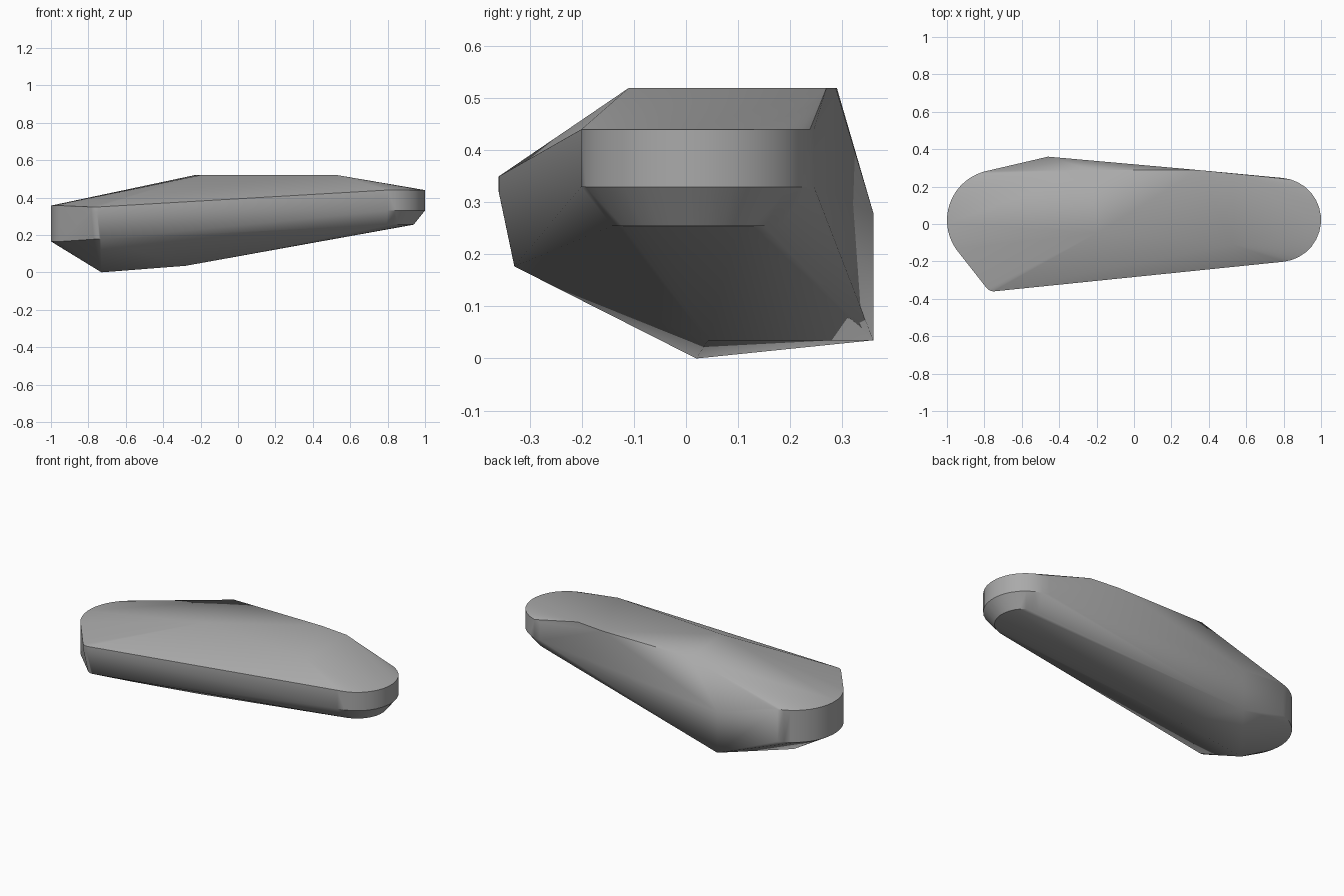
import bpy, bmesh
from math import cos, sin, radians

cube = bpy.data.objects.get("Cube")
if cube:
    bpy.data.objects.remove(cube, do_unlink=True)


def arc(cx, cy, r, z, start, end, steps=16):
    """Points along a horizontal arc, angles in degrees."""
    angles = [radians(start + (end - start) * i / steps) for i in range(steps + 1)]
    return [(cx + r * cos(a), cy + r * sin(a), z) for a in angles]


points = []

# Rounded narrow end: straight wall with a chamfer below
for radius, z in ((0.225, 0.44), (0.225, 0.33), (0.165, 0.255)):
    points += arc(0.775, 0.022, radius, z, -95, 85)

# Rounded wide end
for z in (0.165, 0.357):
    points += arc(-0.73, 0.02, 0.27, z, 90, 215)

# Small rounded front corner, leaning inward below
for x, y, r, z in ((-0.75, -0.31, 0.05, 0.35), (-0.75, -0.31, 0.05, 0.32),
                   (-0.74, -0.285, 0.045, 0.177)):
    points += arc(x, y, r, z, 215, 277, 6)

# Flat top
points += [(-0.2, -0.05, 0.52), (0.53, -0.11, 0.52), (0.53, 0.27, 0.52),
           (0.35, 0.288, 0.52), (-0.23, 0.29, 0.52)]
# Upright ridge on the back, and the underside keel
points += [(-0.46, 0.36, 0.28), (-0.46, 0.36, 0.035),
           (-0.28, 0.042, 0.035), (-0.73, 0.02, 0)]

# Skin the points as one faceted solid
bm = bmesh.new()
for p in points:
    bm.verts.new(p)
hull = bmesh.ops.convex_hull(bm, input=bm.verts)
loose = {v for v in hull["geom_interior"] + hull["geom_unused"]
         if isinstance(v, bmesh.types.BMVert) and v.is_valid}
bmesh.ops.delete(bm, geom=list(loose), context="VERTS")
bmesh.ops.dissolve_limit(bm, angle_limit=radians(0.5), verts=bm.verts, edges=bm.edges)
bmesh.ops.recalc_face_normals(bm, faces=bm.faces)
mesh = bpy.data.meshes.new("stone_body")
bm.to_mesh(mesh)
bm.free()

body = bpy.data.objects.new("stone_body", mesh)
bpy.context.collection.objects.link(body)

# Plain grey
grey = bpy.data.materials.new("stone grey")
grey.use_nodes = True
colour = (0.4, 0.4, 0.4, 1)
grey.diffuse_color = colour
grey.node_tree.nodes["Principled BSDF"].inputs["Base Color"].default_value = colour
mesh.materials.append(grey)

bpy.ops.object.select_all(action="DESELECT")
body.select_set(True)
bpy.context.view_layer.objects.active = body
bpy.ops.object.shade_smooth_by_angle(angle=radians(30))
